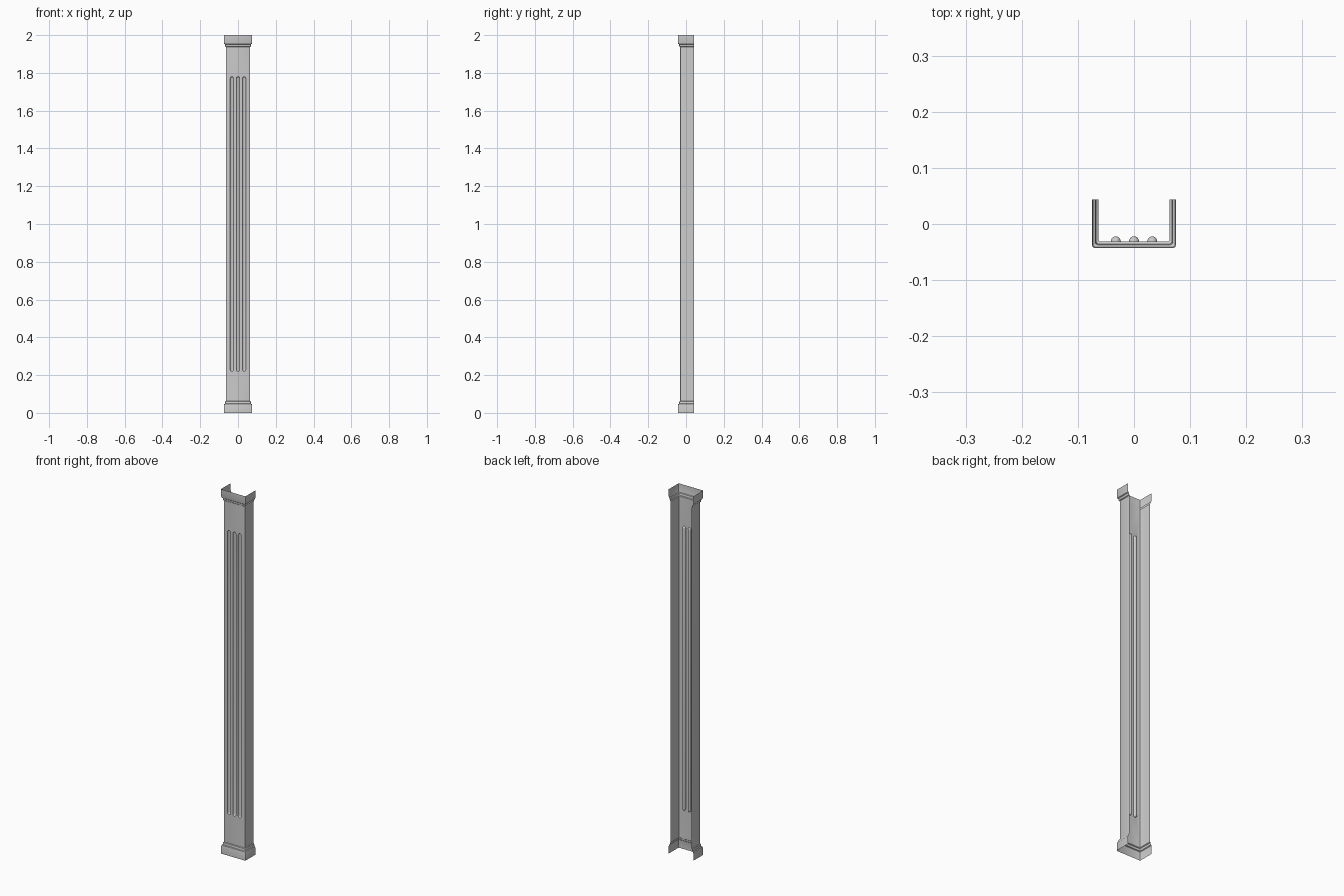
import bpy, bmesh, math
from mathutils import Vector

if "Cube" in bpy.data.objects:
    bpy.data.objects.remove(bpy.data.objects["Cube"])

HW, FY, BACK, CH = 0.0635, -0.0315, 0.0435, 0.004   # shaft half width, front, open back, corner bevel
R, DEPTH = 0.009, 0.0095                            # flute radius and depth
Z0, Z1 = 0.22, 1.78                                 # flute ends
# moulding profile: outward offset, height
BASE = [(0.011, 0.0), (0.011, 0.040), (0.0095, 0.046), (0.0055, 0.049), (0.004, 0.060), (0.0, 0.063)]
PROFILE = BASE + [(o, 2 - z) for o, z in reversed(BASE)]
SHAFT = len(BASE) - 1


def section(o, z):
    """U-shaped plan, open at the back."""
    w, f = HW + o, FY - o
    half = [(w - CH, f), (w - CH * 0.3, f + CH * 0.3), (w, f + CH), (w, BACK)]
    return [(-x, y, z) for x, y in reversed(half)] + [(x, y, z) for x, y in half]


bm = bmesh.new()

# U-shaped shell, leaving the front shaft panel open
rows = [[bm.verts.new(p) for p in section(o, z)] for o, z in PROFILE]
for i in range(len(rows) - 1):
    for j in range(7):
        if not (i == SHAFT and j == 3):
            bm.faces.new((rows[i][j], rows[i][j + 1], rows[i + 1][j + 1], rows[i + 1][j]))


def flute(cx):
    """Round-ended groove; returns its rim edges."""
    n, m = 10, 6
    low = [(Z0 + R - R * math.cos(a), R * math.sin(a))
           for a in (math.pi / 2 * k / m for k in range(1, m + 1))]
    rings = low + [(Z0 + Z1 - z, r) for z, r in reversed(low)]
    grid = [[bm.verts.new((cx - r * math.cos(math.pi * k / n),
                           FY + DEPTH * r / R * math.sin(math.pi * k / n), z))
             for k in range(n + 1)] for z, r in rings]
    bot, top = bm.verts.new((cx, FY, Z0)), bm.verts.new((cx, FY, Z1))
    for k in range(n):
        bm.faces.new((bot, grid[0][k + 1], grid[0][k]))
        bm.faces.new((top, grid[-1][k], grid[-1][k + 1]))
        for a, b in zip(grid, grid[1:]):
            bm.faces.new((a[k], a[k + 1], b[k + 1], b[k]))
    loop = [bot] + [g[-1] for g in grid] + [top] + [g[0] for g in reversed(grid)]
    return [bm.edges.get((loop[i - 1], loop[i])) for i in range(len(loop))]


# three flutes, then the front panel filled around them
a, b = rows[SHAFT], rows[SHAFT + 1]
corner = [a[3], a[4], b[4], b[3]]
rim = [bm.edges.get((corner[i - 1], corner[i])) for i in range(4)]
for cx in (-0.0325, 0.0, 0.0325):
    rim += flute(cx)
bmesh.ops.triangle_fill(bm, use_beauty=True, use_dissolve=False, edges=rim, normal=Vector((0, -1, 0)))

# panel and flutes all face the front
bm.normal_update()
for f in bm.faces:
    if f.calc_center_median().y > FY - 0.0005 and abs(f.calc_center_median().x) < HW - CH and f.normal.y > 0:
        f.normal_flip()

mesh = bpy.data.meshes.new("fluted_pilaster")
bm.to_mesh(mesh)
bm.free()
obj = bpy.data.objects.new("fluted_pilaster", mesh)
bpy.context.collection.objects.link(obj)
bpy.context.view_layer.objects.active = obj
obj.select_set(True)
bpy.ops.object.shade_smooth_by_angle(angle=math.radians(30))
